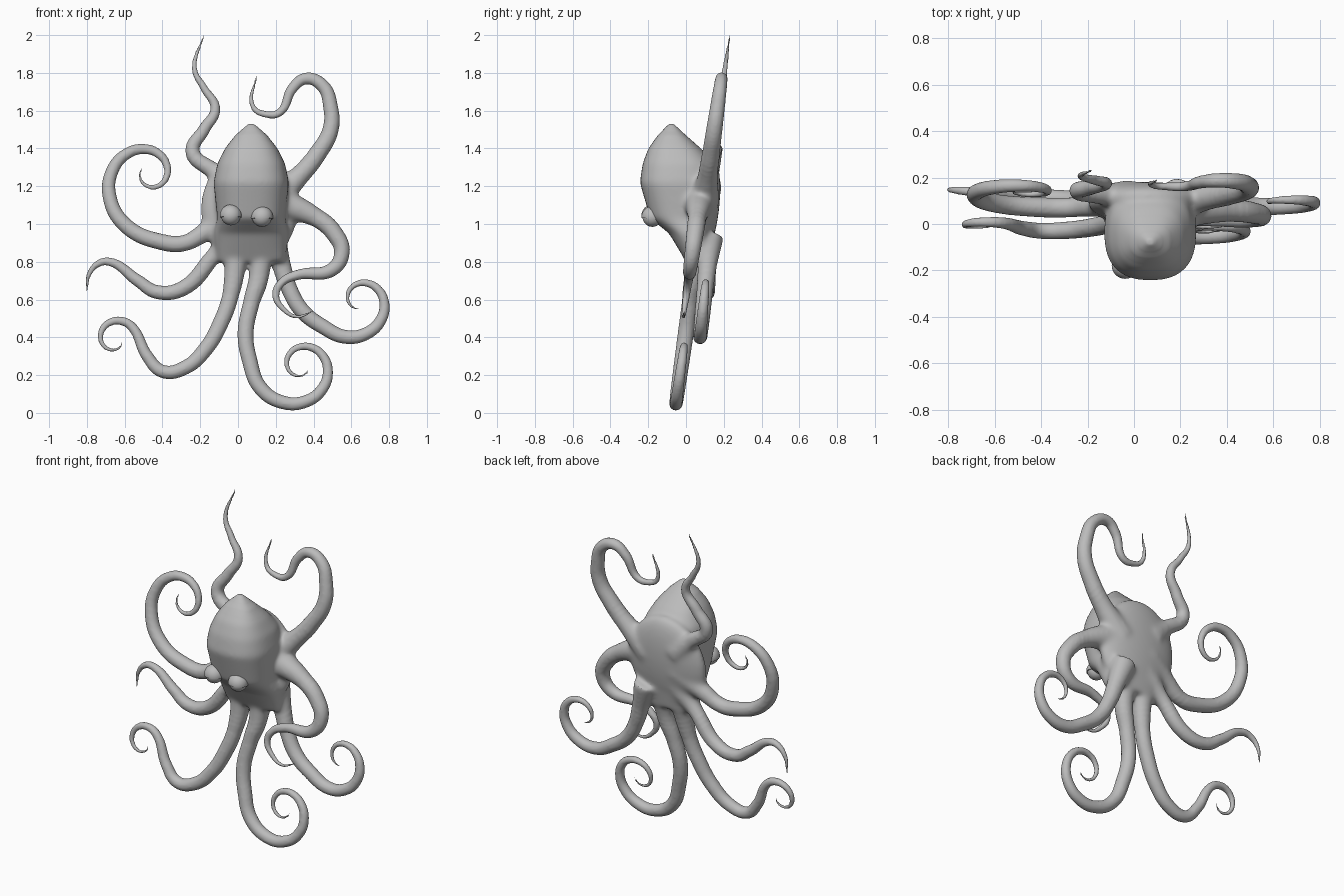
import bpy, bmesh, math
from mathutils import Vector, Matrix

cube = bpy.data.objects.get("Cube")
if cube:
    bpy.data.objects.remove(cube, do_unlink=True)


def make_material(name, colour):
    mat = bpy.data.materials.new(name)
    mat.use_nodes = True
    mat.diffuse_color = colour
    mat.node_tree.nodes["Principled BSDF"].inputs["Base Color"].default_value = colour
    return mat


skin = make_material("soft grey skin", (0.5, 0.5, 0.5, 1))


def add_object(name, mesh):
    obj = bpy.data.objects.new(name, mesh)
    bpy.context.scene.collection.objects.link(obj)
    return obj


def evaluated_mesh(obj):
    """Bake a temporary object to a mesh and remove the object."""
    depsgraph = bpy.context.evaluated_depsgraph_get()
    mesh = bpy.data.meshes.new_from_object(obj.evaluated_get(depsgraph))
    bpy.data.objects.remove(obj, do_unlink=True)
    return mesh


def coil(x, z, outer, inner, start, sweep, curl):
    """Spiral of (x, z) points around a centre, tightening from outer to inner."""
    steps = round(abs(sweep) / 35)
    points = []
    for i in range(steps + 1):
        s = i / steps
        radius = inner + (outer - inner) * (1 - s) ** curl
        angle = math.radians(start + sweep * s)
        points.append((x + radius * math.cos(angle), z + radius * math.sin(angle)))
    return points


def add_arm(bm, path, base=-0.06, lean=0.14, sway=0.0, thickness=0.04, taper=2.5):
    """Tapering tube along (x, z) points in hundredths; y follows a leaning plane."""
    points = [Vector((x, 100 * base + lean * z + sway * x, z)) / 100 for x, z in path]
    lengths = [0.0]
    for p, q in zip(points, points[1:]):
        lengths.append(lengths[-1] + (q - p).length)
    curve = bpy.data.curves.new("arm_curve", "CURVE")
    curve.dimensions = "3D"
    curve.bevel_depth = 1.0
    curve.bevel_resolution = 4
    curve.resolution_u = 10
    curve.use_fill_caps = True
    spline = curve.splines.new("BEZIER")
    spline.bezier_points.add(len(points) - 1)
    for knot, p, length in zip(spline.bezier_points, points, lengths):
        t = length / lengths[-1]
        knot.co = p
        knot.handle_left_type = knot.handle_right_type = "AUTO"
        flare = 0.03 * max(0, 1 - 6 * t)
        knot.radius = thickness * (1 - t ** taper) + 0.005 + flare
    bm.from_mesh(evaluated_mesh(add_object("arm_path", curve)))


def loft(bm, rings, centre_x, segments=32, power=0.8):
    """Stack rounded-square rings (height, front y, back y, half width)."""
    loops = []
    for z, front, back, half_width in rings:
        loop = []
        for i in range(segments):
            angle = math.tau * i / segments
            u, v = (math.copysign(abs(w) ** power, w)
                    for w in (math.cos(angle), math.sin(angle)))
            y = (front + back) / 2 + v * (back - front) / 2
            loop.append(bm.verts.new((centre_x + half_width * u, y, z)))
        loops.append(loop)
    for low, high in zip(loops, loops[1:]):
        for i in range(segments):
            j = (i + 1) % segments
            bm.faces.new((low[i], low[j], high[j], high[i]))
    bm.faces.new(loops[0][::-1])
    bm.faces.new(loops[-1])


bm = bmesh.new()

# Mantle: bulging forward, pointed on top, tucked in below the eyes
loft(bm, [
    (0.80, 0.00, 0.12, 0.18),
    (0.95, -0.09, 0.15, 0.20),
    (1.03, -0.19, 0.15, 0.18),
    (1.22, -0.245, 0.17, 0.20),
    (1.32, -0.23, 0.15, 0.18),
    (1.40, -0.20, 0.08, 0.14),
    (1.47, -0.15, 0.00, 0.085),
    (1.53, -0.09, -0.065, 0.015),
], centre_x=0.07)

# Flat web behind the mantle that carries the arms
bmesh.ops.create_uvsphere(bm, u_segments=32, v_segments=16, radius=1, matrix=(
    Matrix.Translation((0.06, 0.09, 1.08)) @ Matrix.Rotation(-0.12, 4, "X")
    @ Matrix.Diagonal((0.26, 0.085, 0.30, 1))))

# Upper right wavy arm
add_arm(bm, [(-2, 118), (-13, 128), (-24, 138), (-18, 150), (-12, 161), (-18, 172),
             (-23, 182), (-18, 200)], lean=0.146, thickness=0.046, taper=1.1)
# Upper left hooked arm
add_arm(bm, [(18, 112), (32, 125), (42, 137), (49, 150), (49, 162), (45, 173), (36, 177),
             (29, 172), (22, 159), (15, 158), (8, 162), (10, 179)],
        thickness=0.048, taper=1.6)
# Right coiled arm
add_arm(bm, [(0, 106), (-17, 96), (-28, 90)] + coil(-46, 126, 36, 6, -81, -495, 3),
        base=-0.1, lean=0.19)
# Right waving arm
add_arm(bm, [(0, 96), (-12, 84), (-29, 66), (-43, 64), (-53, 70), (-68, 80), (-74, 79),
             (-79, 73), (-80, 64)], base=0.08, lean=0, sway=-0.085)
# Lower right arm
add_arm(bm, [(0, 92), (-4, 62), (-9, 48), (-17, 34), (-28, 24), (-40, 22), (-48, 30)]
        + coil(-65, 39, 11, 4, 38, 300, 1))
# Lowest arm
add_arm(bm, [(12, 92), (11, 72), (7, 58), (4, 42)] + coil(33, 25, 27, 5, 174, 528, 2))
# Lower left coiled arm
add_arm(bm, [(18, 94), (23, 78), (27, 66), (34, 54)] + coil(64, 60, 24, 5, 216, 414, 2),
        base=0.035, lean=0.1)
# Left arm folding across the front
add_arm(bm, [(20, 112), (42, 103), (51, 95), (55, 85), (50, 76), (31, 73), (23, 69),
             (20, 62), (24, 55), (31, 51), (40, 54)],
        base=-0.085, thickness=0.053, taper=1.3)

bmesh.ops.remove_doubles(bm, verts=bm.verts, dist=0.00001)
bmesh.ops.recalc_face_normals(bm, faces=bm.faces)

# Fuse everything into one skin
rough = bpy.data.meshes.new("rough_body")
bm.to_mesh(rough)
bm.free()
rough_obj = add_object("rough_body", rough)
remesh = rough_obj.modifiers.new("fuse", "REMESH")
remesh.mode = "VOXEL"
remesh.voxel_size = 0.008
mesh = evaluated_mesh(rough_obj)

# Soften the joints around the body more than the slim arms
bm = bmesh.new()
bm.from_mesh(mesh)


def smooth_region(reach, repeats):
    verts = [v for v in bm.verts if math.hypot(v.co.x - 0.07, v.co.z - 1.08) < reach]
    for _ in range(repeats):
        bmesh.ops.smooth_vert(bm, verts=verts, factor=0.5,
                              use_axis_x=True, use_axis_y=True, use_axis_z=True)


smooth_region(9, 2)
for reach in (0.42, 0.39, 0.36):
    smooth_region(reach, 8)
for face in bm.faces:
    face.smooth = True
bm.to_mesh(mesh)
bm.free()
mesh.materials.clear()
mesh.materials.append(skin)
add_object("body_and_arms", mesh)


# Eyes: a ball with a slightly larger lid over its upper part
def eye_part(name, location, radius, lid):
    part = bmesh.new()
    bmesh.ops.create_uvsphere(part, u_segments=32, v_segments=20, radius=radius)
    if lid:
        bmesh.ops.bisect_plane(part, geom=part.verts[:] + part.edges[:] + part.faces[:],
                               plane_co=(0, 0, -0.01), plane_no=(0, 0.1, 1),
                               clear_inner=True)
        bmesh.ops.holes_fill(part, edges=[e for e in part.edges if e.is_boundary])
    for face in part.faces:
        face.smooth = len(face.verts) < 5
    data = bpy.data.meshes.new(name)
    part.to_mesh(data)
    part.free()
    data.materials.append(skin)
    add_object(name, data).location = location


for side, x, z in (("right", -0.038, 1.045), ("left", 0.127, 1.037)):
    eye_part(side + "_eye", (x, -0.178, z), 0.052, False)
    eye_part(side + "_eyelid", (x, -0.178, z), 0.058, True)
